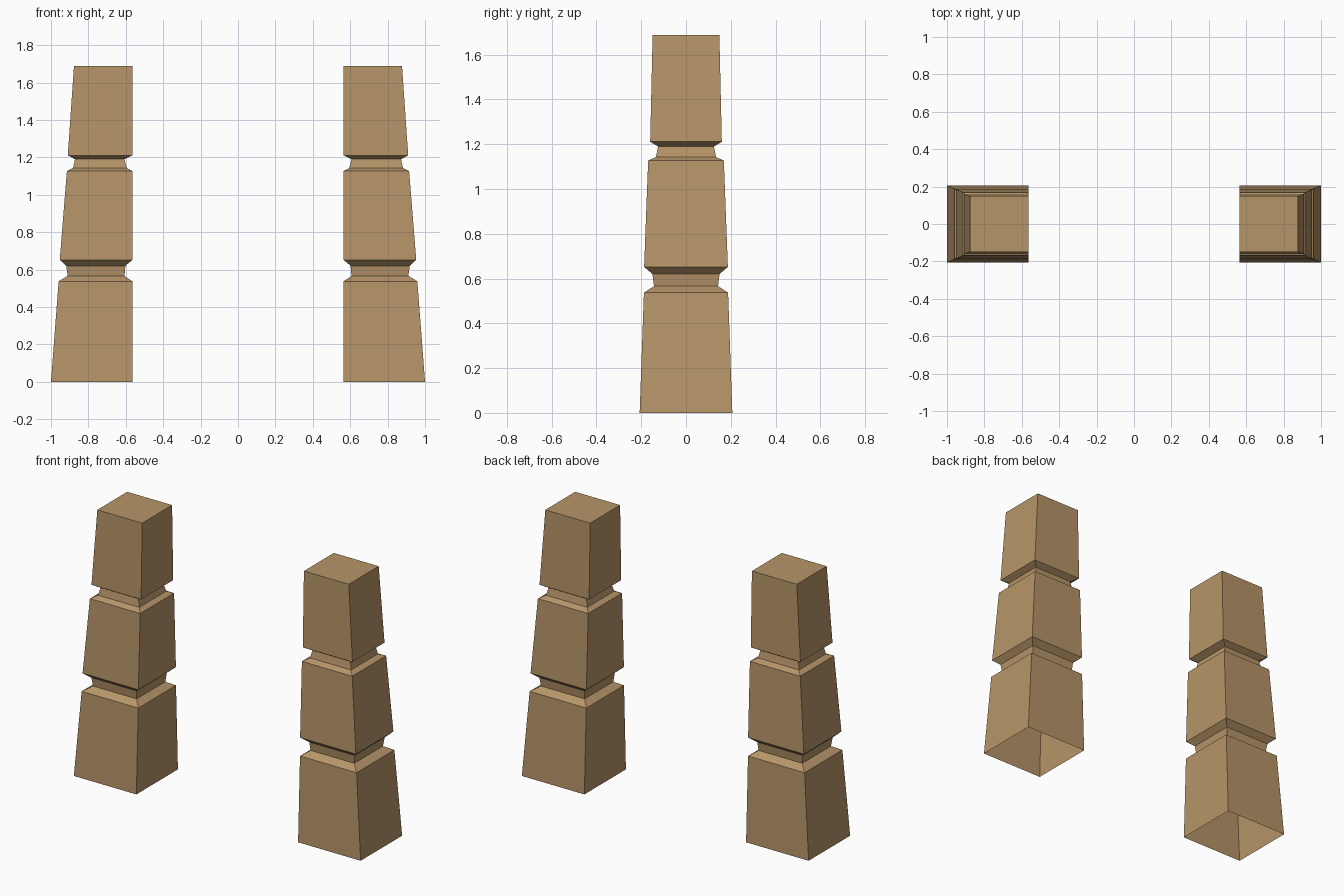
import bpy, bmesh

if "Cube" in bpy.data.objects:
    bpy.data.objects.remove(bpy.data.objects["Cube"])

stone = bpy.data.materials.new("tan stone")
stone.diffuse_color = (0.47, 0.30, 0.14, 1)
stone.use_nodes = True
stone.node_tree.nodes["Principled BSDF"].inputs["Base Color"].default_value = stone.diffuse_color

# Cross-sections up the pillar: height, inner x, outer x, half depth
SECTIONS = [
    (0.0, 0.564, 1.0, 0.207),      # lower block
    (0.537, 0.564, 0.959, 0.188),
    (0.566, 0.607, 0.911, 0.143),  # lower neck
    (0.62, 0.602, 0.918, 0.15),
    (0.652, 0.564, 0.953, 0.187),  # middle block
    (1.126, 0.564, 0.915, 0.169),
    (1.143, 0.595, 0.882, 0.134),  # upper neck
    (1.19, 0.607, 0.872, 0.125),
    (1.211, 0.564, 0.91, 0.16),    # upper block
    (1.688, 0.564, 0.877, 0.149),
]


def pillar(name, side):
    bm = bmesh.new()
    rings = []
    for z, xi, xo, d in SECTIONS:
        corners = [(xi, -d), (xo, -d), (xo, d), (xi, d)]
        rings.append([bm.verts.new((side * x, y, z)) for x, y in corners])
    for a, b in zip(rings, rings[1:]):
        for i in range(4):
            j = (i + 1) % 4
            bm.faces.new((a[i], a[j], b[j], b[i]))
    bm.faces.new(rings[-1])  # top cap; the base stays open
    if side < 0:
        bmesh.ops.reverse_faces(bm, faces=bm.faces[:])
    mesh = bpy.data.meshes.new(name)
    bm.to_mesh(mesh)
    bm.free()
    mesh.materials.append(stone)
    bpy.context.collection.objects.link(bpy.data.objects.new(name, mesh))


pillar("left_pillar", -1)
pillar("right_pillar", 1)
